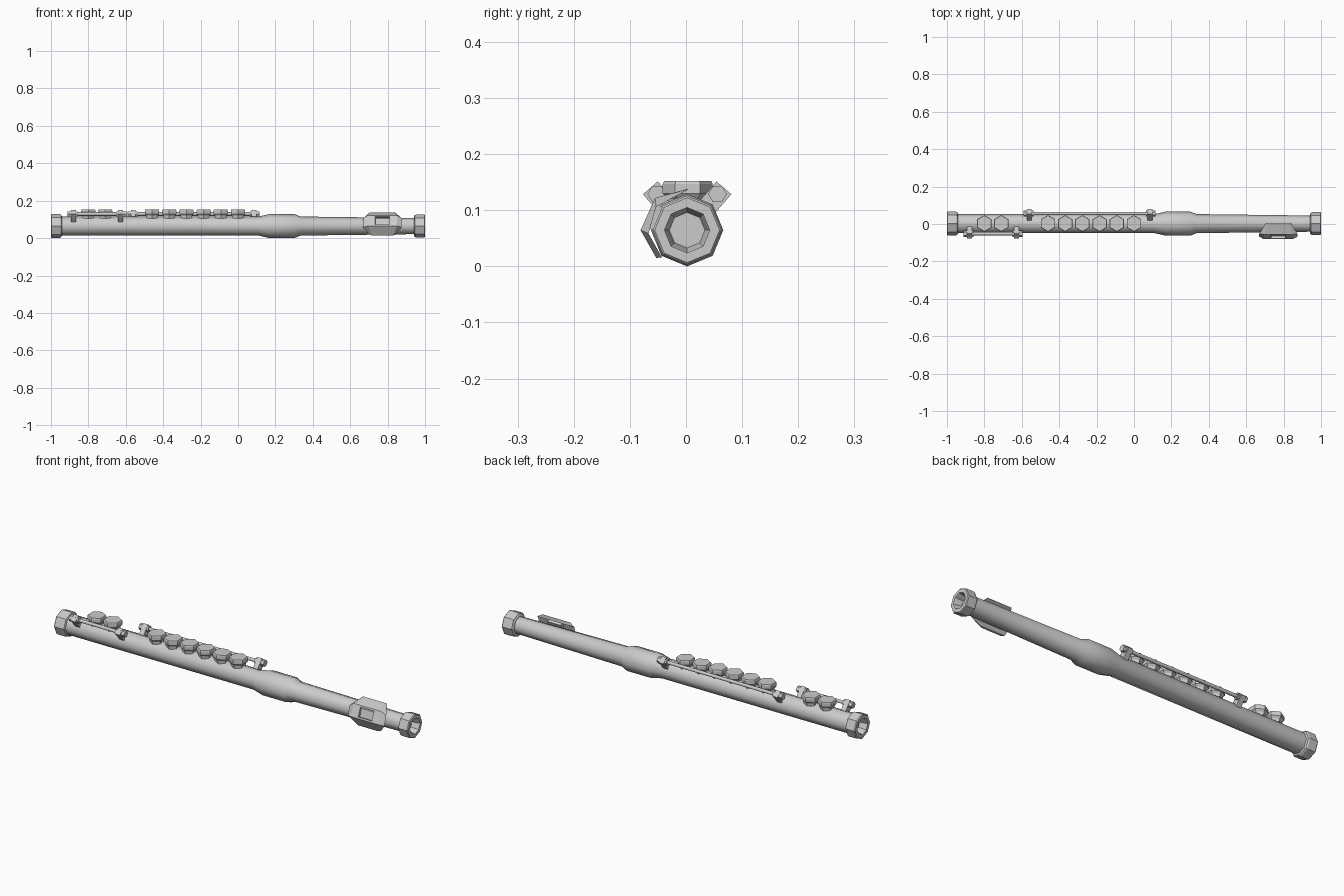
import bpy, bmesh, math
from mathutils import Vector, Matrix

cube = bpy.data.objects.get("Cube")
if cube:
    bpy.data.objects.remove(cube, do_unlink=True)

CY, CZ = 0.002, 0.0645          # axis of the tube

silver = bpy.data.materials.new("silver_grey")
silver.use_nodes = True
silver.diffuse_color = (0.6, 0.6, 0.6, 1)
silver.node_tree.nodes["Principled BSDF"].inputs["Base Color"].default_value = (0.6, 0.6, 0.6, 1)


def finish(name, bm, smooth=None):
    bmesh.ops.recalc_face_normals(bm, faces=bm.faces)
    mesh = bpy.data.meshes.new(name)
    bm.to_mesh(mesh)
    bm.free()
    mesh.materials.append(silver)
    ob = bpy.data.objects.new(name, mesh)
    bpy.context.collection.objects.link(ob)
    if smooth:
        bpy.ops.object.select_all(action='DESELECT')
        ob.select_set(True)
        bpy.context.view_layer.objects.active = ob
        bpy.ops.object.shade_smooth_by_angle(angle=math.radians(smooth))
    return ob


def lathe(name, profile, sides, matrix, smooth=None, turn=0.0):
    """Turn (radius, height) pairs about local z and close both ends."""
    bm = bmesh.new()
    rings = []
    for r, h in profile:
        angles = [turn + math.tau * i / sides for i in range(sides)]
        rings.append([bm.verts.new(matrix @ Vector((r * math.cos(a), r * math.sin(a), h)))
                      for a in angles])
    for a, b in zip(rings, rings[1:]):
        for i in range(sides):
            j = (i + 1) % sides
            bm.faces.new((a[i], a[j], b[j], b[i]))
    bm.faces.new(rings[0])
    bm.faces.new(rings[-1])
    return finish(name, bm, smooth)


def along_x(x, y, z):
    return Matrix.Translation((x, y, z)) @ Matrix.Rotation(math.pi / 2, 4, 'Y')


# Main tube with the swollen joint and tapering head
axis = along_x(0, CY, CZ)
lathe("tube", [(0.051, -0.96), (0.051, 0.11), (0.0645, 0.17), (0.0645, 0.30),
               (0.051, 0.335), (0.043, 0.96)], 8, axis, smooth=50)

# End caps with a stepped hollow bore
cap = [(0.050, 0.060), (0.94, 0.055), (1, 0.047), (1, 0.004), (0.94, 0),
       (0.66, 0), (0.62, 0.006), (0.50, 0.045)]
for name, r, end in (("foot_cap", 0.0635, -1), ("head_cap", 0.0615, 1)):
    profile = [(k * r if k > 0.1 else 0.048, end * (1 - d)) for k, d in cap]
    lathe(name, profile, 8, axis)

# Hexagonal key pads
for i, x in enumerate([-0.80, -0.71] + [-0.46 + 0.092 * k for k in range(6)]):
    lathe(f"key_{i + 1}", [(0.034, 0.105), (0.036, 0.120), (0.0445, 0.130),
                           (0.0445, 0.147), (0.042, 0.152)], 6,
          Matrix.Translation((x, 0.003, 0)), turn=math.pi / 2)


# Key rods, each carried by two slanted posts with hexagonal end knobs
def rod(name, side, x0, x1):
    y, z = CY + side * 0.054, 0.129
    lathe(name + "_rod", [(0.0095, x0), (0.0095, x1)], 6, along_x(0, y, z), smooth=65)
    for label, x, out in (("right", x0, -1), ("left", x1, 1)):
        bm = bmesh.new()
        place = (Matrix.Translation((x, CY, CZ)) @ Matrix.Rotation(-side * math.radians(41), 4, 'X')
                 @ Matrix.Translation((0, 0, 0.070)) @ Matrix.Diagonal((0.026, 0.035, 0.060, 1)))
        bmesh.ops.create_cube(bm, size=1, matrix=place)
        finish(f"{name}_post_{label}", bm)
        lathe(f"{name}_knob_{label}", [(0.0165, x - out * 0.022), (0.0165, x + out * 0.031)], 6,
              along_x(0, y, z), turn=math.pi / 2)


rod("back", 1, -0.56, 0.085)
rod("front", -1, -0.88, -0.628)

# Lip plate wrapped round the front of the head, with a sunken blow hole
PX = 0.772


def ring_point(bm, angle, radius, dx):
    a = math.radians(angle)
    return bm.verts.new((PX + dx, CY + radius * math.cos(a), CZ + radius * math.sin(a)))


bm = bmesh.new()
base = [(88, 0.073, 0.068), (143, 0.069, 0.103), (185, 0.069, 0.103), (227, 0.066, 0.068)]
top = [(92, 0.073, 0.055), (135, 0.081, 0.078), (180, 0.083, 0.078), (222, 0.074, 0.055)]
low = [[ring_point(bm, a, r, s * h) for s in (-1, 1)] for a, r, h in base]
high = [[ring_point(bm, a, r, s * h) for s in (-1, 1)] for a, r, h in top]
panels = []
for rows in (low, high):
    panels = [bm.faces.new((p[0], p[1], q[1], q[0])) for p, q in zip(rows, rows[1:])]
for i in range(3):
    for s in (0, 1):
        bm.faces.new((low[i][s], low[i + 1][s], high[i + 1][s], high[i][s]))
for i in (0, 3):
    bm.faces.new((low[i][0], low[i][1], high[i][1], high[i][0]))
bmesh.ops.recalc_face_normals(bm, faces=bm.faces)
hole = panels[1]
bmesh.ops.inset_individual(bm, faces=[hole], thickness=0.011)
for v in hole.verts:
    v.co.x = PX + (v.co.x - PX) * 0.55
bmesh.ops.inset_individual(bm, faces=[hole], thickness=0.003)
bmesh.ops.translate(bm, verts=hole.verts, vec=-hole.normal * 0.024)
finish("lip_plate", bm)
